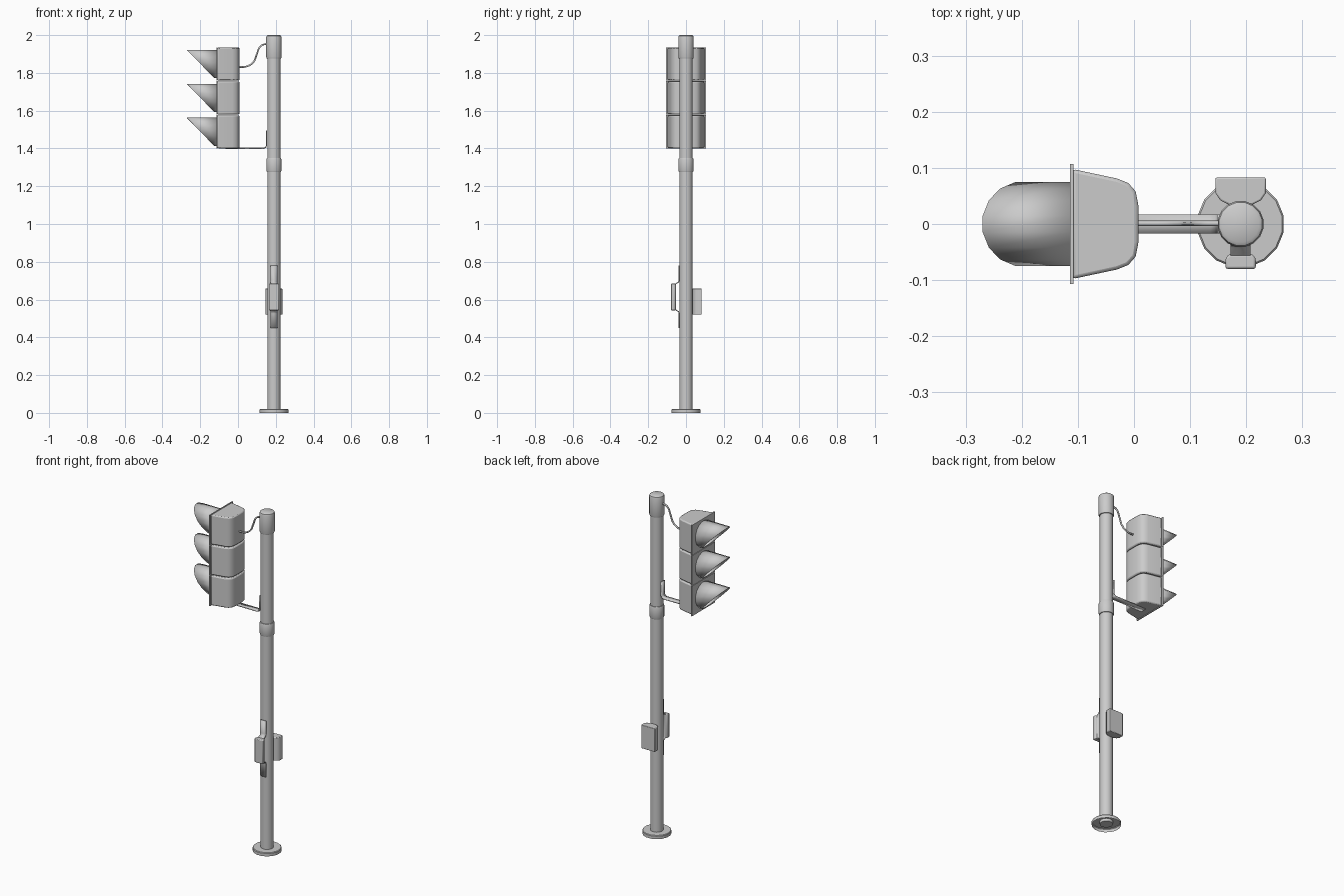
import bpy, bmesh, math
from mathutils import Vector

if "Cube" in bpy.data.objects:
    bpy.data.objects.remove(bpy.data.objects["Cube"])

PX = 0.19          # pole centre x
SEG = 16


def finish(name, bm, bevel=0, solid=0, angle=35):
    bmesh.ops.remove_doubles(bm, verts=bm.verts, dist=1e-5)
    bmesh.ops.recalc_face_normals(bm, faces=bm.faces)
    me = bpy.data.meshes.new(name)
    bm.to_mesh(me)
    bm.free()
    ob = bpy.data.objects.new(name, me)
    bpy.context.collection.objects.link(ob)
    if solid:
        m = ob.modifiers.new("Solid", 'SOLIDIFY')
        m.thickness, m.offset = solid, 0
    if bevel:
        m = ob.modifiers.new("Bevel", 'BEVEL')
        m.width, m.segments, m.limit_method = bevel, 2, 'ANGLE'
        m.angle_limit = math.radians(40)
    bpy.ops.object.select_all(action='DESELECT')
    bpy.context.view_layer.objects.active = ob
    ob.select_set(True)
    bpy.ops.object.shade_smooth_by_angle(angle=math.radians(angle))
    return ob


def ring(bm, fn):
    # half-step offset puts flat sides on the axes
    return [bm.verts.new(fn((i + 0.5) * math.tau / SEG)) for i in range(SEG)]


def skin(bm, rings):
    for a, b in zip(rings, rings[1:]):
        for i in range(SEG):
            j = (i + 1) % SEG
            bm.faces.new((a[i], a[j], b[j], b[i]))


def lathe(name, profile, cap_top=False, cap_bottom=False):
    bm = bmesh.new()
    rings = [ring(bm, lambda t: (PX + r * math.cos(t), r * math.sin(t), z)) for r, z in profile]
    skin(bm, rings)
    if cap_bottom:
        bm.faces.new(rings[0])
    if cap_top:
        bm.faces.new(rings[-1])
    return finish(name, bm)


def prism(name, pts, z0, z1, bevel):
    bm = bmesh.new()
    f = bm.faces.new([bm.verts.new((x, y, z0)) for x, y in pts])
    new = bmesh.ops.extrude_face_region(bm, geom=[f])['geom']
    bmesh.ops.translate(bm, vec=(0, 0, z1 - z0), verts=[v for v in new if isinstance(v, bmesh.types.BMVert)])
    return finish(name, bm, bevel)


def strap(name, path, side, thick):
    # flat bent strip: path swept by the side vector
    bm = bmesh.new()
    s = Vector(side)
    rows = [(bm.verts.new(Vector(p) - s), bm.verts.new(Vector(p) + s)) for p in path]
    for a, b in zip(rows, rows[1:]):
        bm.faces.new((a[0], a[1], b[1], b[0]))
    return finish(name, bm, solid=thick)


# Pole, foot, collar and top cap
lathe("pole", [(0.035, 0.005), (0.035, 1.9)], cap_bottom=True)
lathe("foot_flange", [(0.078, 0), (0.078, 0.017), (0.075, 0.021), (0.034, 0.021)])
lathe("collar", [(0.034, 1.275), (0.038, 1.276), (0.0405, 1.282), (0.0405, 1.342),
                 (0.038, 1.349), (0.034, 1.35)])
lathe("top_cap", [(0.034, 1.876), (0.039, 1.877), (0.0415, 1.884), (0.0415, 1.988),
                  (0.039, 1.996), (0.033, 2.0)], cap_top=True)

# Signal head: three stacked housings, face plates, visors and lenses
half = [(-0.11, 0.098), (-0.03, 0.081), (-0.01, 0.073), (0.003, 0.058), (0.008, 0.032)]
outline = half + [(x, -y) for x, y in reversed(half)]
for k, part in enumerate(("lower", "middle", "upper")):
    zc = 1.488 + k * 0.1795
    prism(part + "_housing", outline, zc - 0.087, zc + 0.087, 0.006)
    prism(part + "_face_plate", [(-0.114, -0.107), (-0.108, -0.107), (-0.108, 0.107), (-0.114, 0.107)],
          zc - 0.0885, zc + 0.0885, 0)

    R = 0.075
    bm = bmesh.new()
    skin(bm, [ring(bm, lambda t: (-0.112, R * math.cos(t), zc + R * math.sin(t))),
              ring(bm, lambda t: (-0.198 - 0.073 * math.sin(t), R * math.cos(t), zc + R * math.sin(t)))])
    finish(part + "_visor", bm, solid=0.002)

    bm = bmesh.new()
    rings = [ring(bm, lambda t: (x, r * math.cos(t), zc + r * math.sin(t)))
             for x, r in ((-0.113, 0.072), (-0.119, 0.055), (-0.123, 0.03), (-0.125, 0.01))]
    skin(bm, rings)
    bm.faces.new(rings[-1])
    finish(part + "_lens", bm)

# L-shaped bracket under the head
strap("head_bracket", [(-0.065, 0, 1.401), (0.135, 0, 1.401), (0.146, 0, 1.405), (0.151, 0, 1.416),
                       (0.151, 0, 1.495)], (0, 0.017, 0), 0.006)

# Cable from head to cap
cu = bpy.data.curves.new("cable", 'CURVE')
cu.dimensions = '3D'
cu.bevel_depth, cu.bevel_resolution, cu.resolution_u = 0.005, 1, 5
pts = [(0.0, 1.831), (0.045, 1.834), (0.082, 1.858), (0.1, 1.9), (0.12, 1.942), (0.155, 1.955)]
sp = cu.splines.new('BEZIER')
sp.bezier_points.add(len(pts) - 1)
for bp, (x, z) in zip(sp.bezier_points, pts):
    bp.co = (x, 0.001, z)
    bp.handle_left_type = bp.handle_right_type = 'AUTO'
bpy.context.collection.objects.link(bpy.data.objects.new("cable", cu))

# Control box on the back of the pole
prism("back_box", [(PX - 0.045, 0.083), (PX - 0.045, 0.055), (PX - 0.036, 0.042), (PX - 0.02, 0.034),
                   (PX + 0.02, 0.034), (PX + 0.036, 0.042), (PX + 0.045, 0.055), (PX + 0.045, 0.083)],
      0.52, 0.658, 0.003)

# Push-button box on the front with its bent mounting strap
prism("front_box", [(PX - 0.027, -0.08), (PX + 0.027, -0.08), (PX + 0.027, -0.061),
                    (PX + 0.021, -0.054), (PX - 0.021, -0.054), (PX - 0.027, -0.061)],
      0.543, 0.684, 0.004)
side = [(-0.036, 0.165), (-0.036, 0.088), (-0.04, 0.077), (-0.053, 0.071), (-0.055, 0.066)]
path = side + [(y, -z) for y, z in reversed(side)]
strap("front_box_strap", [(PX, y, 0.6145 + z) for y, z in path], (0.018, 0, 0), 0.005)
